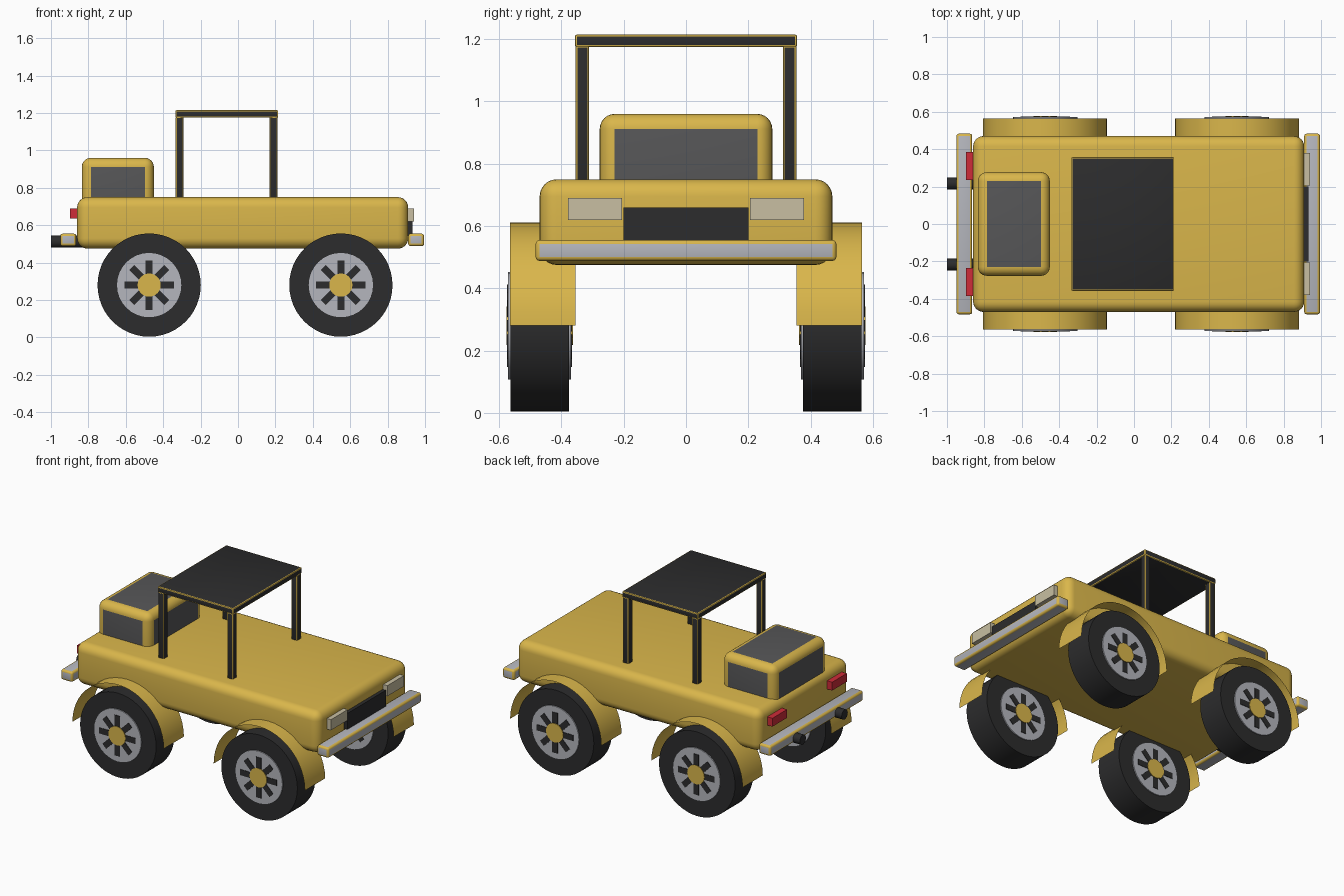
import bpy, bmesh, math
from mathutils import Matrix, Vector

if "Cube" in bpy.data.objects:
    bpy.data.objects.remove(bpy.data.objects["Cube"])


def material(name, rgb):
    m = bpy.data.materials.new(name)
    m.diffuse_color = (*rgb, 1)
    m.use_nodes = True
    m.node_tree.nodes["Principled BSDF"].inputs["Base Color"].default_value = m.diffuse_color
    return m


YELLOW = material("yellow paint", (0.70, 0.47, 0.07))
BLACK = material("black", (0.025, 0.025, 0.026))
GLASS = material("dark glass", (0.095, 0.095, 0.098))
SILVER = material("silver", (0.46, 0.47, 0.51))
CREAM = material("lamp cream", (0.58, 0.52, 0.36))
RED = material("lamp red", (0.62, 0.025, 0.04))


def finish(name, bm, mats, smooth=True):
    bmesh.ops.recalc_face_normals(bm, faces=bm.faces[:])
    me = bpy.data.meshes.new(name)
    bm.to_mesh(me)
    bm.free()
    ob = bpy.data.objects.new(name, me)
    bpy.context.collection.objects.link(ob)
    for m in mats:
        me.materials.append(m)
    if smooth:
        bpy.ops.object.select_all(action='DESELECT')
        ob.select_set(True)
        bpy.context.view_layer.objects.active = ob
        bpy.ops.object.shade_smooth_by_angle(angle=math.radians(32))
    return ob


def box(name, lo, hi, mat, bevel=0.0, trim=None, segments=4):
    """Box between two corners; rounded edges can take a trim colour."""
    lo, hi = Vector(lo), Vector(hi)
    bm = bmesh.new()
    bmesh.ops.create_cube(bm, size=1)
    for v in bm.verts:
        v.co = (lo + hi) / 2 + v.co * (hi - lo)
    if bevel:
        bmesh.ops.bevel(bm, geom=bm.edges[:], offset=bevel, segments=segments,
                        profile=0.5, affect='EDGES')
        bm.normal_update()
        for f in bm.faces:
            if trim and max(abs(c) for c in f.normal) < 0.9999:
                f.material_index = 1
    return finish(name, bm, [mat, trim] if trim else [mat], bool(bevel))


def cylinder(name, centre, radius, depth, axis, mat, sides):
    bm = bmesh.new()
    bmesh.ops.create_cone(bm, cap_ends=True, segments=sides,
                          radius1=radius, radius2=radius, depth=depth)
    turn = Matrix.Rotation(math.pi / 2, 4, 'X' if axis == 'Y' else 'Y')
    bmesh.ops.transform(bm, matrix=Matrix.Translation(centre) @ turn, verts=bm.verts[:])
    return finish(name, bm, [mat])


# Body and rear cabin with glass panels
box("body", (-0.86, -0.47, 0.475), (0.91, 0.47, 0.75), YELLOW, 0.055, segments=6)
box("cabin", (-0.835, -0.277, 0.62), (-0.45, 0.277, 0.96), GLASS, 0.048, YELLOW, 6)

# Canopy roof and its four posts
box("roof", (-0.335, -0.357, 1.175), (0.215, 0.357, 1.215), BLACK, 0.007, YELLOW, 2)
for x in (-0.312, 0.19):
    for y in (-0.333, 0.333):
        box("roof_post", (x - 0.021, y - 0.022, 0.72), (x + 0.021, y + 0.022, 1.18),
            BLACK, 0.006, YELLOW, 2)

# Bumpers and grille
box("front_bumper", (0.91, -0.483, 0.488), (0.995, 0.483, 0.555), SILVER, 0.013, YELLOW, 3)
box("rear_bumper", (-0.95, -0.483, 0.488), (-0.865, 0.483, 0.555), SILVER, 0.013, YELLOW, 3)
box("grille", (0.88, -0.2, 0.54), (0.933, 0.2, 0.66), BLACK)

# Lamps and exhausts on both sides
for s in (-1, 1):
    box("headlight", (0.88, s * 0.292 - 0.087, 0.62), (0.94, s * 0.292 + 0.087, 0.69), CREAM)
    box("tail_light", (-0.897, s * 0.31 - 0.076, 0.635), (-0.84, s * 0.31 + 0.076, 0.69), RED)
    cylinder("exhaust", (-0.915, s * 0.217, 0.512), 0.032, 0.17, 'X', BLACK, 16)


def spokes(name, x, y, z):
    """Four crossing bars make eight dark spokes on both faces of the wheel."""
    bm = bmesh.new()
    for i in range(4):
        m = (Matrix.Translation((x, y, z)) @ Matrix.Rotation(i * math.pi / 4, 4, 'Y')
             @ Matrix.Diagonal((0.265, 0.208, 0.038, 1)))
        bmesh.ops.create_cube(bm, size=1, matrix=m)
    finish(name, bm, [BLACK], False)


def fender(name, x, y0, y1, z, r, n=24):
    """Thin half-round arch over a wheel."""
    bm = bmesh.new()
    rows = []
    for i in range(n + 1):
        a = math.pi * i / n
        rows.append([bm.verts.new((x + r * math.cos(a), y, z + r * math.sin(a)))
                     for y in (y0, y1)])
    for a, b in zip(rows, rows[1:]):
        f = bm.faces.new((a[0], a[1], b[1], b[0]))
        f.normal_update()
        if f.normal.dot(f.calc_center_median() - Vector((x, f.calc_center_median().y, z))) < 0:
            f.normal_flip()
    me = bpy.data.meshes.new(name)
    bm.to_mesh(me)
    bm.free()
    me.materials.append(YELLOW)
    me.shade_smooth()
    bpy.context.collection.objects.link(bpy.data.objects.new(name, me))


# Wheels with rims, spokes, hubs and arches
for x in (-0.475, 0.55):
    for s in (-1, 1):
        c = (x, s * 0.47, 0.28)
        cylinder("tire", c, 0.276, 0.188, 'Y', BLACK, 48)
        cylinder("rim", c, 0.172, 0.202, 'Y', SILVER, 32)
        spokes("spokes", *c)
        cylinder("hub", c, 0.062, 0.214, 'Y', YELLOW, 24)
        fender("fender", x, *sorted((s * 0.355, s * 0.565)), 0.28, 0.331)
